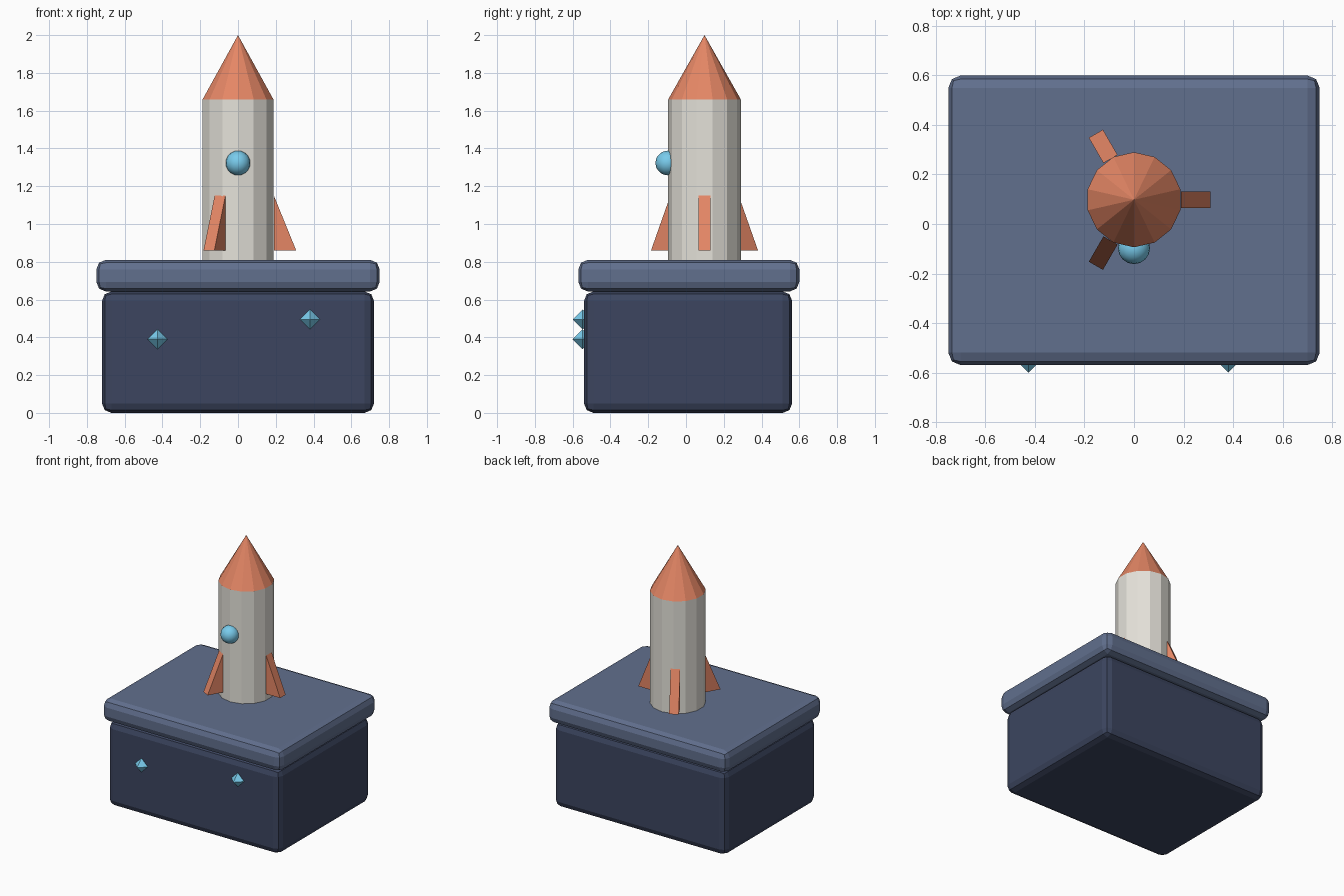
import bpy, bmesh
from math import cos, sin, radians
from mathutils import Matrix, Vector

if "Cube" in bpy.data.objects:
    bpy.data.objects.remove(bpy.data.objects["Cube"])


def material(name, rgb):
    m = bpy.data.materials.new(name)
    m.diffuse_color = (*rgb, 1)
    m.use_nodes = True
    m.node_tree.nodes["Principled BSDF"].inputs["Base Color"].default_value = m.diffuse_color
    return m


NAVY = material("navy", (0.045, 0.06, 0.115))
SLATE = material("slate", (0.12, 0.16, 0.27))
CREAM = material("cream", (0.78, 0.76, 0.70))
CORAL = material("coral", (0.78, 0.24, 0.13))
BLUE = material("sky_blue", (0.19, 0.60, 0.84))


def finish(name, bm, mat):
    bmesh.ops.recalc_face_normals(bm, faces=bm.faces)
    mesh = bpy.data.meshes.new(name)
    bm.to_mesh(mesh)
    bm.free()
    mesh.materials.append(mat)
    ob = bpy.data.objects.new(name, mesh)
    bpy.context.collection.objects.link(ob)
    return ob


def rounded_box(name, lo, hi, mat, bevel=0.05):
    lo, hi = Vector(lo), Vector(hi)
    bm = bmesh.new()
    bmesh.ops.create_cube(bm, size=1, matrix=Matrix.Translation((lo + hi) / 2)
                          @ Matrix.Diagonal((*(hi - lo), 1)))
    ob = finish(name, bm, mat)
    mod = ob.modifiers.new("bevel", 'BEVEL')
    mod.width, mod.segments = bevel, 2
    return ob


def cone(name, r1, r2, z0, z1, mat):
    bm = bmesh.new()
    bmesh.ops.create_cone(bm, cap_ends=True, segments=14, radius1=r1, radius2=r2,
                          depth=z1 - z0,
                          matrix=Matrix.Translation((0, AXIS_Y, (z0 + z1) / 2)))
    bmesh.ops.remove_doubles(bm, verts=bm.verts, dist=1e-5)
    return finish(name, bm, mat)


def ball(name, loc, r, segs, rings, mat):
    bm = bmesh.new()
    bmesh.ops.create_uvsphere(bm, u_segments=segs, v_segments=rings, radius=r,
                              matrix=Matrix.Translation(loc))
    return finish(name, bm, mat)


AXIS_Y = 0.098   # rocket stands a little behind the box centre
R = 0.192

# Box and lid
rounded_box("box_base", (-0.72, -0.54, 0), (0.72, 0.562, 0.643), NAVY)
rounded_box("box_lid", (-0.75, -0.57, 0.643), (0.75, 0.60, 0.81), SLATE)

# Rocket body and nose
cone("rocket_body", R, R, 0.80, 1.66, CREAM)
cone("rocket_nose", R, 0, 1.66, 2.0, CORAL)

# Round window
window = ball("window", (0, AXIS_Y - 0.195, 1.323), 0.065, 16, 10, BLUE)
window.data.shade_smooth()

# Three wedge fins around the body
FIN = [(0.19, 0.86), (0.308, 0.86), (0.19, 1.15)]
for i in range(3):
    a = radians(120 * i)
    out, side = Vector((cos(a), sin(a), 0)), Vector((-sin(a), cos(a), 0))
    bm = bmesh.new()
    rows = [[bm.verts.new(out * r + side * s + Vector((0, AXIS_Y, z))) for r, z in FIN]
            for s in (-0.033, 0.033)]
    bm.faces.new(rows[0])
    bm.faces.new(rows[1])
    for k in range(3):
        n = (k + 1) % 3
        bm.faces.new((rows[0][k], rows[0][n], rows[1][n], rows[1][k]))
    finish(f"fin_{i + 1}", bm, CORAL)

# Two octahedral gems on the front
for name, x, z in (("gem_left", -0.426, 0.39), ("gem_right", 0.381, 0.495)):
    ball(name, (x, -0.547, z), 0.053, 4, 2, BLUE)
